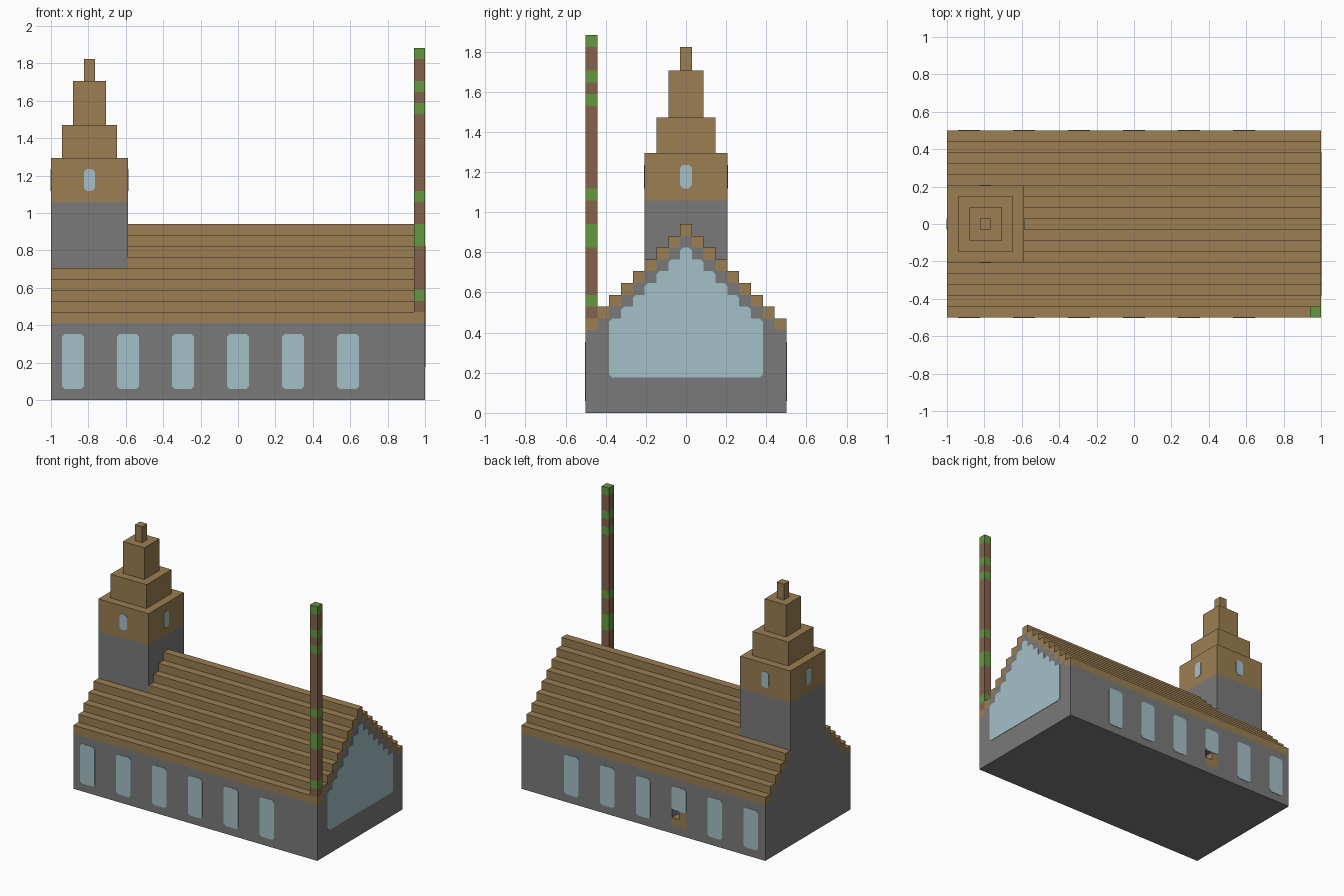
import bpy, bmesh
from mathutils import Vector

U = 1 / 17          # one block
T = 0.05            # glass plate thickness in blocks

cube = bpy.data.objects.get("Cube")
if cube:
    bpy.data.objects.remove(cube, do_unlink=True)


def material(name, rgb):
    lin = [((c / 255 + 0.055) / 1.055) ** 2.4 for c in rgb]
    m = bpy.data.materials.new(name)
    m.use_nodes = True
    m.diffuse_color = (*lin, 1)
    m.node_tree.nodes["Principled BSDF"].inputs["Base Color"].default_value = (*lin, 1)
    return m


stone = material("grey stone", (122, 122, 122))
wood = material("brown planks", (155, 126, 81))
glass = material("pale blue glass", (165, 192, 200))
bark = material("dark bark", (132, 98, 77))
leaf = material("leaf green", (101, 152, 64))


def prism(name, outline, axis, start, end, mat):
    """Extrude an outline, in blocks, along x (y, z points) or y (x, z points)."""
    bm = bmesh.new()
    rings = []
    for d in (start, end):
        pts = [(d, p, q) if axis == "x" else (p, d, q) for p, q in outline]
        rings.append([bm.verts.new((x * U - 1, y * U, z * U)) for x, y, z in pts])
    for ring in rings:
        bm.faces.new(ring)
    n = len(outline)
    for i in range(n):
        j = (i + 1) % n
        bm.faces.new((rings[0][i], rings[0][j], rings[1][j], rings[1][i]))
    bmesh.ops.recalc_face_normals(bm, faces=bm.faces)
    mesh = bpy.data.meshes.new(name)
    bm.to_mesh(mesh)
    bm.free()
    mesh.materials.append(mat)
    ob = bpy.data.objects.new(name, mesh)
    bpy.context.collection.objects.link(ob)
    return ob


def rect(a0, a1, z0, z1):
    return [(a0, z0), (a1, z0), (a1, z1), (a0, z1)]


def box(name, x0, x1, y0, y1, z0, z1, mat):
    return prism(name, rect(y0, y1, z0, z1), "x", x0, x1, mat)


def chamfer(outline, c=0.25):
    """Clip the outward corners of a counter-clockwise outline."""
    pts = [Vector(p) for p in outline]
    out = []
    for i, p in enumerate(pts):
        a, b = pts[i - 1] - p, pts[(i + 1) % len(pts)] - p
        if a.x * b.y - a.y * b.x < 0:
            out += [p + a.normalized() * c, p + b.normalized() * c]
        else:
            out.append(p)
    return out


def gable(half, peak, base):
    """Stepped gable outline, one block per step."""
    pts = [(-half - 0.5, base), (half + 0.5, base)]
    for i in range(half, -half - 1, -1):
        pts += [(i + 0.5, peak - abs(i)), (i - 0.5, peak - abs(i))]
    return pts


# Stone hall with a pocket for the broken door
hall = prism("hall_walls", gable(8, 15, 0), "x", 0, 34, stone)
cutter = box("door_cutter", 11, 13, 7.5, 9, 1, 3, stone)
cutter.hide_render = True
cut = hall.modifiers.new("door opening", "BOOLEAN")
cut.object = cutter
cut.solver = "EXACT"
bpy.context.view_layer.objects.active = hall
bpy.ops.object.modifier_apply(modifier=cut.name)
bpy.data.objects.remove(cutter, do_unlink=True)

# Door planks around the small gap
prism("back_door", [(11, 1), (13, 1), (13, 2), (12, 2), (12, 3), (11, 3)],
      "y", 7.5, 8.5, wood)

# Stepped plank roof, stopping at the tower
for i in range(-8, 9):
    start = 7 if abs(i) < 4 else 0
    box("roof_step", start, 34, i - 0.5, i + 0.5, 15 - abs(i), 16 - abs(i), wood)

# Hall windows on both long sides
for k in range(6):
    x = 1 + 5 * k
    prism("front_window", chamfer(rect(x, x + 2, 1, 6)), "y", -8.5 - T, -8.5, glass)
    sill = 3 if k == 2 else 1
    prism("back_window", chamfer(rect(x, x + 2, sill, 6)), "y", 8.5, 8.5 + T, glass)

# Large gable window
prism("gable_window", chamfer(gable(6, 14, 3)), "x", 34, 34 + T, glass)

# Tower base and tiers
box("tower_base", 0, 7, -3.5, 3.5, 12, 18, stone)
for half, z0, z1 in ((3.5, 18, 22), (2.5, 22, 25), (1.5, 25, 29), (0.5, 29, 31)):
    box("tower_tier", 3.5 - half, 3.5 + half, -half, half, z0, z1, wood)

# Tower windows on all four sides
for side in (-1, 1):
    a, b = sorted((3.5 * side, (3.5 + T) * side))
    prism("tower_window", chamfer(rect(3, 4, 19, 21)), "y", a, b, glass)
    prism("tower_window", chamfer(rect(-0.5, 0.5, 19, 21)), "x", 3.5 + a, 3.5 + b, glass)

# Corner pole in alternating bark and leaf bands
levels = (8, 9, 10, 14, 16, 18, 19, 26, 27, 28, 29, 31, 32)
for k, (z0, z1) in enumerate(zip(levels, levels[1:])):
    box("corner_pole", 33, 34, -8.5, -7.5, z0, z1, leaf if k % 2 else bark)
